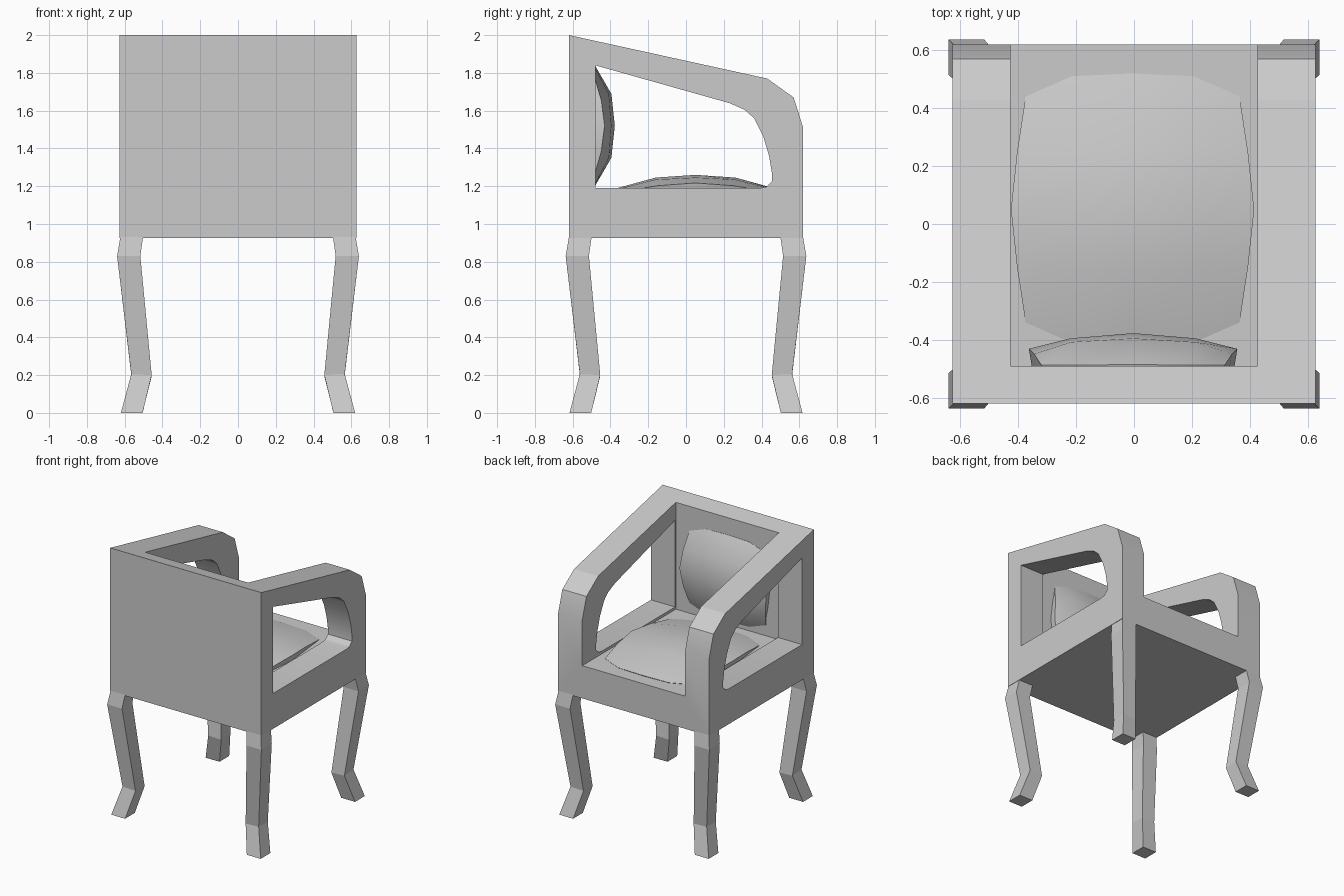
import bpy, bmesh, math
from mathutils import Matrix

if "Cube" in bpy.data.objects:
    bpy.data.objects.remove(bpy.data.objects["Cube"])


def finish(bm, name, angle):
    bmesh.ops.recalc_face_normals(bm, faces=bm.faces)
    me = bpy.data.meshes.new(name)
    bm.to_mesh(me)
    bm.free()
    ob = bpy.data.objects.new(name, me)
    bpy.context.collection.objects.link(ob)
    bpy.ops.object.select_all(action='DESELECT')
    ob.select_set(True)
    bpy.context.view_layer.objects.active = ob
    if angle:
        bpy.ops.object.shade_smooth_by_angle(angle=math.radians(angle))
    return ob


def prism(name, profile, half, angle=0):
    """Side (y, z) profile extruded across x from -half to half."""
    bm = bmesh.new()
    face = bm.faces.new([bm.verts.new((-half, y, z)) for y, z in profile])
    ext = bmesh.ops.extrude_face_region(bm, geom=[face])['geom']
    bmesh.ops.translate(bm, vec=(2 * half, 0, 0),
                        verts=[v for v in ext if isinstance(v, bmesh.types.BMVert)])
    return finish(bm, name, angle)


# Chair body: one solid, with the arm openings and the seat space cut away
body = prism("chair_body", [(-.62, .925), (-.62, 2), (.43, 1.77), (.57, 1.67),
                            (.62, 1.51), (.62, .925)], .627)
arm_hole = prism("arm_opening_cutter", [
    (-.48, 1.19), (-.48, 1.84), (.23, 1.64), (.31, 1.605), (.36, 1.56), (.41, 1.46),
    (.44, 1.36), (.455, 1.27), (.455, 1.225), (.425, 1.197), (.39, 1.19)], 1)
seat_space = prism("seat_space_cutter", [(-.49, 1.17), (-.49, 3), (1, 3), (1, 1.17)], .427)
for cutter in (arm_hole, seat_space):
    cutter.hide_render = True
    mod = body.modifiers.new("cut", 'BOOLEAN')
    mod.operation, mod.solver, mod.object = 'DIFFERENCE', 'EXACT', cutter
    bpy.ops.object.select_all(action='DESELECT')
    body.select_set(True)
    bpy.context.view_layer.objects.active = body
    bpy.ops.object.modifier_apply(modifier=mod.name)
    bpy.data.objects.remove(cutter)
bpy.ops.object.shade_smooth_by_angle(angle=math.radians(20))


# Curved legs: square sections as (inner, inner z, outer, outer z)
SECTIONS = [(.505, 0, .62, 0), (.457, .195, .565, .205),
            (.517, .83, .64, .83), (.503, .93, .623, .93)]


def leg(name, sx, sy):
    bm = bmesh.new()
    rings = []
    for a, za, b, zb in SECTIONS:
        zm = (za + zb) / 2
        rings.append([bm.verts.new((sx * x, sy * (y - .003), z)) for x, y, z in
                      ((a, a, za), (b, a, zm), (b, b, zb), (a, b, zm))])
    for r, s in zip(rings, rings[1:]):
        for i in range(4):
            bm.faces.new((r[i], r[(i + 1) % 4], s[(i + 1) % 4], s[i]))
    bm.faces.new(rings[0])
    bm.faces.new(rings[-1])
    return finish(bm, name, 0)


for side, sx in (("left", -1), ("right", 1)):
    for end, sy in (("front", -1), ("back", 1)):
        leg(f"{end}_{side}_leg", sx, sy)


# Puffed cushions: 4x4 domed patch, outline as (u, v, height) per quadrant
RIM = {(0, 2): (0, 1, .1), (1, 2): (.5, .98, .08), (2, 2): (.88, .83, .08),
       (2, 1): (.95, .42, .4), (2, 0): (1, 0, .55)}


def cushion(name, half_u, half_v, height, inner, matrix):
    bm = bmesh.new()
    grid = {}
    for i in range(-2, 3):
        for j in range(-2, 3):
            key = (abs(i), abs(j))
            if max(key) == 2:
                u, v, h = RIM[key]
            else:
                u, v = key[0] * inner[0], key[1] * inner[1]
                h = (1, .85, .74)[sum(key)]
            grid[i, j] = bm.verts.new((math.copysign(u, i) * half_u,
                                       math.copysign(v, j) * half_v, h * height))
    for i in range(-2, 2):
        for j in range(-2, 2):
            bm.faces.new((grid[i, j], grid[i + 1, j], grid[i + 1, j + 1], grid[i, j + 1]))
    # Side wall running down into the frame
    rim = [e for e in bm.edges if e.is_boundary]
    ext = bmesh.ops.extrude_edge_only(bm, edges=rim)['geom']
    for v in ext:
        if isinstance(v, bmesh.types.BMVert):
            v.co = (v.co.x * .96, v.co.y * .97, -.02)
    bmesh.ops.holes_fill(bm, edges=[e for e in bm.edges if e.is_boundary])
    bm.transform(matrix)
    return finish(bm, name, 40)


cushion("seat_cushion", .42, .47, .095, (.49, .45),
        Matrix.Translation((-.005, .05, 1.165)))
cushion("back_cushion", .36, .325, .12, (.6, .52),
        Matrix.Translation((-.003, -.497, 1.52)) @ Matrix.Rotation(-math.pi / 2, 4, 'X'))
